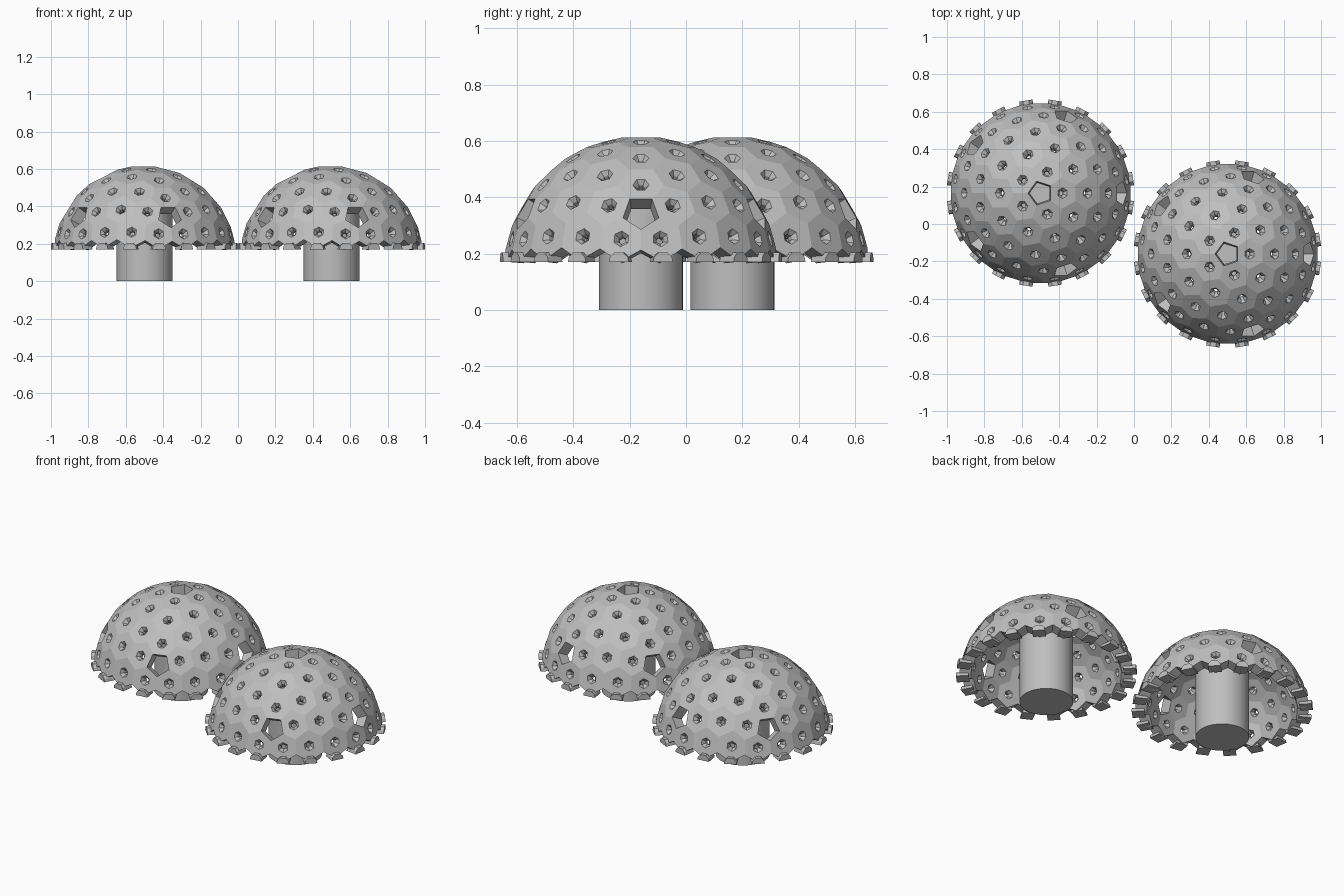
import bpy, bmesh, math
from mathutils import Vector

if "Cube" in bpy.data.objects:
    bpy.data.objects.remove(bpy.data.objects["Cube"])

R, THICK, CZ = 0.488, 0.065, 0.13      # shell radius, wall thickness, sphere centre height
CENTRES = [("left", -0.5, 0.165), ("right", 0.5, -0.16)]

grey = bpy.data.materials.new("plain grey")
grey.diffuse_color = (0.52, 0.52, 0.52, 1)
grey.use_nodes = True
grey.node_tree.nodes["Principled BSDF"].inputs["Base Color"].default_value = grey.diffuse_color


def add_object(name, bm):
    bmesh.ops.recalc_face_normals(bm, faces=bm.faces)
    mesh = bpy.data.meshes.new(name)
    bm.to_mesh(mesh)
    bm.free()
    mesh.materials.append(grey)
    ob = bpy.data.objects.new(name, mesh)
    bpy.context.collection.objects.link(ob)
    return ob


def icosa_cells():
    """Hexagon cells (corner ids) and corner directions of a geodesic sphere's dual."""
    g = bmesh.new()
    bmesh.ops.create_icosphere(g, subdivisions=1, radius=1)
    bmesh.ops.subdivide_edges(g, edges=g.edges[:], cuts=3, use_grid_fill=True)
    bmesh.ops.triangulate(g, faces=[f for f in g.faces if len(f.verts) > 3])
    for v in g.verts:
        v.co.normalize()
    g.faces.index_update()
    corners = {f.index: f.calc_center_median().normalized() for f in g.faces}
    cells = []
    for v in g.verts:
        if len(v.link_faces) == 6 and v.co.z > 0.12:
            n = v.co.copy()
            a = n.orthogonal().normalized()
            b = n.cross(a)
            ids = sorted((f.index for f in v.link_faces),
                         key=lambda i: math.atan2(corners[i].dot(b), corners[i].dot(a)))
            cells.append(ids)
    g.free()
    return cells, corners


def dome_mesh(cells, corners):
    bm = bmesh.new()
    s = (R - THICK) / R
    outer, inner, edges = {}, {}, {}
    for ids in cells:
        for i in ids:
            if i not in outer:
                outer[i] = bm.verts.new(corners[i] * R)
                inner[i] = bm.verts.new(corners[i] * R * s)
        pts = [corners[i] * R for i in ids]
        c = sum(pts, Vector()) / 6

        def ring(radius, depth):
            k = 1 - depth / R
            return [bm.verts.new((c + (p - c).normalized() * radius) * k) for p in pts]

        # panel, countersunk hexagonal hole, inner panel
        rings = [[outer[i] for i in ids], ring(0.029, 0), ring(0.015, 0.018),
                 ring(0.015, THICK - 0.018), ring(0.029, THICK), [inner[i] for i in ids]]
        for r0, r1 in zip(rings, rings[1:]):
            for k in range(6):
                m = (k + 1) % 6
                bm.faces.new((r0[k], r0[m], r1[m], r1[k]))
        for k in range(6):
            e = tuple(sorted((ids[k], ids[(k + 1) % 6])))
            edges[e] = edges.get(e, 0) + 1
    # walls of the pentagon windows and of the zigzag rim
    for (i, j), count in edges.items():
        if count == 1:
            bm.faces.new((outer[i], outer[j], inner[j], inner[i]))
    return bm


def teeth_mesh():
    bm = bmesh.new()
    arch = [(-0.036, 0.170), (-0.032, 0.188), (-0.016, 0.204),
            (0.016, 0.204), (0.032, 0.188), (0.036, 0.170)]
    for k in range(20):
        a = math.radians(9 + 18 * k)
        rad, tan = Vector((math.cos(a), math.sin(a), 0)), Vector((-math.sin(a), math.cos(a), 0))
        front, back = [[bm.verts.new(rad * r + tan * w + Vector((0, 0, z))) for w, z in arch]
                       for r in (0.501, 0.43)]
        bm.faces.new(front)
        bm.faces.new(back)
        for m in range(6):
            n = (m + 1) % 6
            bm.faces.new((front[m], front[n], back[n], back[m]))
    return bm


cells, corners = icosa_cells()
for side, x, y in CENTRES:
    # perforated shell
    shell = add_object(side + "_dome", dome_mesh(cells, corners))
    shell.location = (x, y, CZ)
    # teeth around the rim
    teeth = add_object(side + "_rim_teeth", teeth_mesh())
    teeth.location = (x, y, 0)
    # round post
    bpy.ops.mesh.primitive_cylinder_add(vertices=48, radius=0.149, depth=0.5, location=(x, y, 0.25))
    post = bpy.context.object
    post.name = side + "_post"
    post.data.materials.append(grey)
    bpy.ops.object.shade_smooth_by_angle(angle=math.radians(30))
